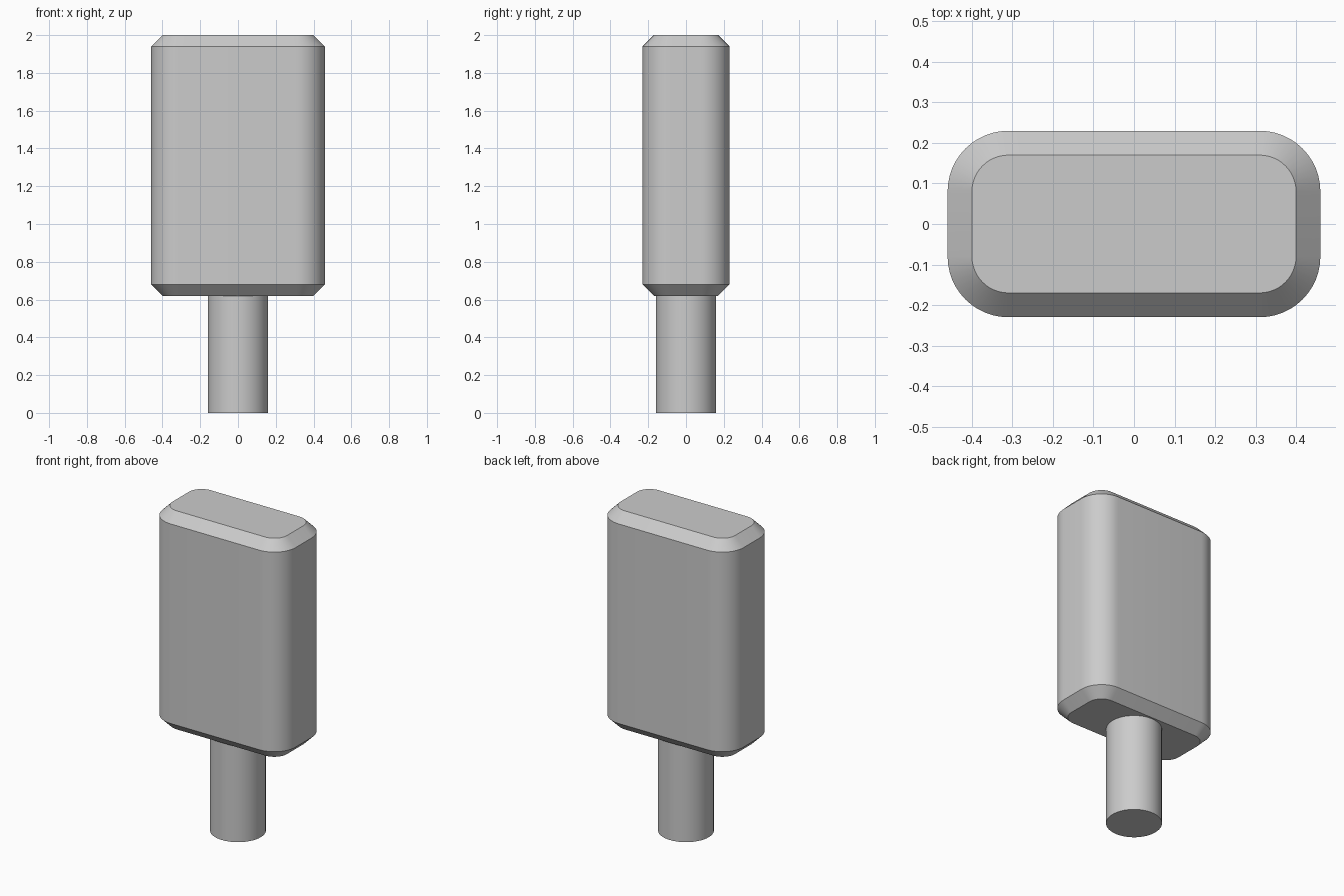
import bpy
import bmesh
from math import cos, sin, radians

cube = bpy.data.objects.get("Cube")
if cube:
    bpy.data.objects.remove(cube, do_unlink=True)

# Single grey material
GREY = (0.6, 0.6, 0.6, 1)
grey = bpy.data.materials.new("light grey")
grey.use_nodes = True
grey.diffuse_color = GREY
grey.node_tree.nodes["Principled BSDF"].inputs["Base Color"].default_value = GREY


def rounded_outline(half_x, half_y, radius, steps=12):
    """Counter-clockwise rounded rectangle; a circle when radius fills it."""
    points = []
    corners = [(1, 1), (-1, 1), (-1, -1), (1, -1)]
    for quarter, (sx, sy) in enumerate(corners):
        for i in range(steps + 1):
            a = radians(90 * (quarter + i / steps))
            points.append((sx * (half_x - radius) + radius * cos(a),
                           sy * (half_y - radius) + radius * sin(a)))
    return points


def loft(name, half_x, half_y, radius, levels):
    """Stack inset outlines at (height, inset) levels and cap both ends."""
    bm = bmesh.new()
    rings = []
    for z, inset in levels:
        outline = rounded_outline(half_x - inset, half_y - inset, radius - inset)
        rings.append([bm.verts.new((x, y, z)) for x, y in outline])
    for low, high in zip(rings, rings[1:]):
        for i in range(len(low)):
            j = (i + 1) % len(low)
            bm.faces.new((low[i], low[j], high[j], high[i]))
    bm.faces.new(rings[0][::-1])
    bm.faces.new(rings[-1])
    bmesh.ops.remove_doubles(bm, verts=bm.verts, dist=1e-5)
    bmesh.ops.recalc_face_normals(bm, faces=bm.faces)
    mesh = bpy.data.meshes.new(name)
    bm.to_mesh(mesh)
    bm.free()
    mesh.materials.append(grey)
    obj = bpy.data.objects.new(name, mesh)
    bpy.context.collection.objects.link(obj)
    bpy.ops.object.select_all(action="DESELECT")
    obj.select_set(True)
    bpy.context.view_layer.objects.active = obj
    bpy.ops.object.shade_smooth_by_angle(angle=radians(30))
    return obj


# Rounded block with chamfered top and bottom rims
CHAMFER = 0.06
BOTTOM, TOP = 0.62, 2.0
loft("body", 0.46, 0.23, 0.15,
     [(BOTTOM, CHAMFER), (BOTTOM + CHAMFER, 0), (TOP - CHAMFER, 0), (TOP, CHAMFER)])

# Round stem, its top end seated just inside the body
loft("stem", 0.16, 0.16, 0.16, [(0, 0), (BOTTOM + 0.02, 0)])
